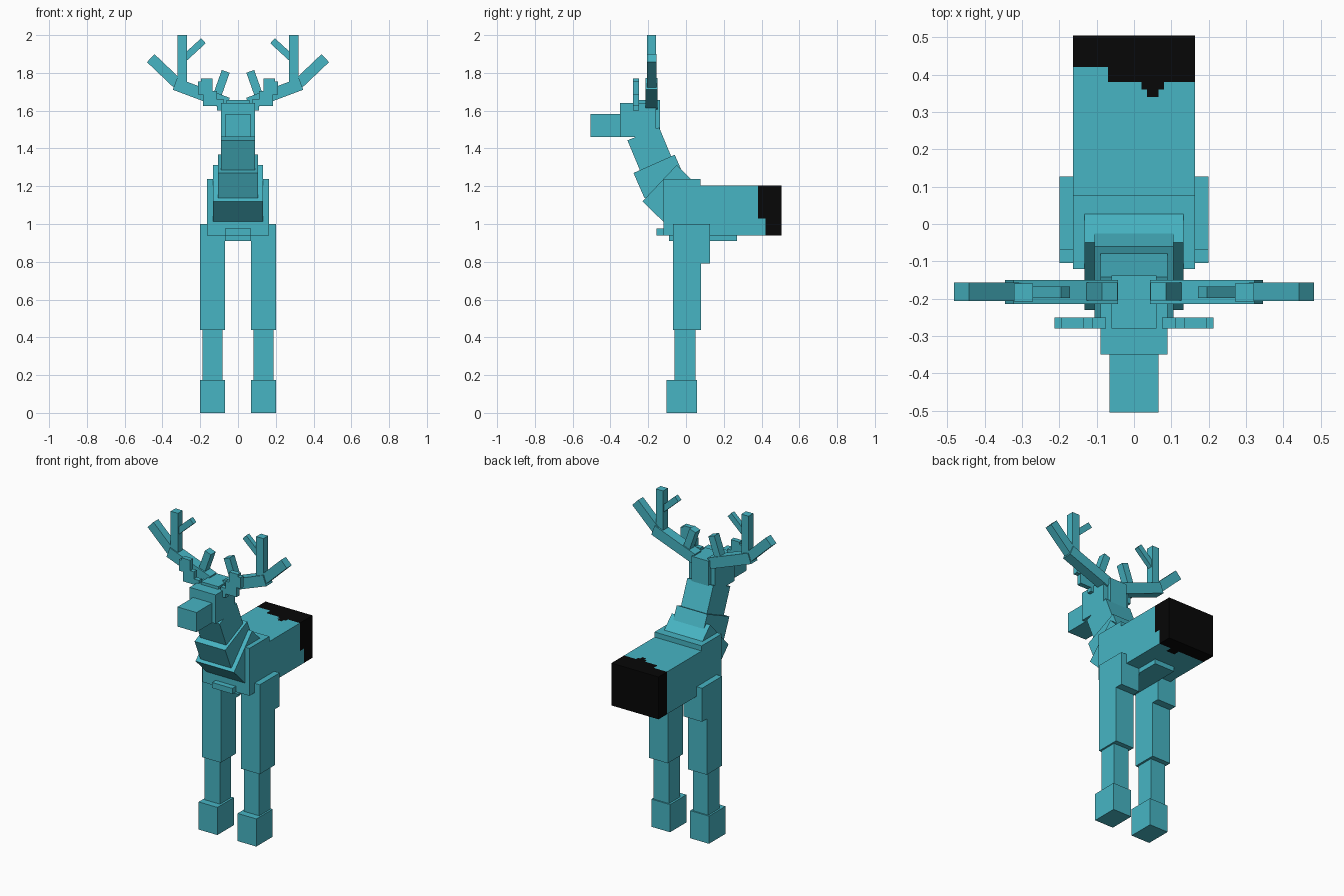
import bpy, bmesh
from mathutils import Vector

cube = bpy.data.objects.get("Cube")
if cube:
    bpy.data.objects.remove(cube, do_unlink=True)


def material(name, rgb):
    m = bpy.data.materials.new(name)
    m.use_nodes = True
    m.diffuse_color = (*rgb, 1)
    m.node_tree.nodes["Principled BSDF"].inputs["Base Color"].default_value = (*rgb, 1)
    return m


TEAL = material("teal", (0.063, 0.46, 0.55))
BLACK = material("black", (0.002, 0.002, 0.002))


def finish(name, bm, mats=(TEAL,)):
    bmesh.ops.recalc_face_normals(bm, faces=bm.faces)
    me = bpy.data.meshes.new(name)
    bm.to_mesh(me)
    bm.free()
    for m in mats:
        me.materials.append(m)
    ob = bpy.data.objects.new(name, me)
    bpy.context.collection.objects.link(ob)
    return ob


def prism(bm, pts, lo, hi, axis):
    """Extrude a 2D outline along x (points are y,z) or y (points are x,z)."""
    def place(p, t):
        return (t, p[0], p[1]) if axis == "x" else (p[0], t, p[1])
    face = bm.faces.new([bm.verts.new(place(p, lo)) for p in pts])
    ext = bmesh.ops.extrude_face_region(bm, geom=[face])["geom"]
    step = Vector((hi - lo, 0, 0) if axis == "x" else (0, hi - lo, 0))
    bmesh.ops.translate(bm, vec=step, verts=[v for v in ext if isinstance(v, bmesh.types.BMVert)])


def rect(a0, a1, b0, b1):
    return [(a0, b0), (a1, b0), (a1, b1), (a0, b1)]


def bar(a, b, width):
    """Outline of a straight bar from a to b."""
    a, b = Vector(a), Vector(b)
    d = (b - a).normalized() * width / 2
    n = Vector((-d.y, d.x))
    return [a + n, b + n, b - n, a - n]


def block(name, half, y0, y1, z0, z1):
    bm = bmesh.new()
    prism(bm, rect(y0, y1, z0, z1), -half, half, "x")
    return finish(name, bm)


def tilted(name, half, corner, along, across):
    """Tilted block: front top corner, vector down the front, vector to the back."""
    c, u, v = Vector(corner), Vector(along), Vector(across)
    bm = bmesh.new()
    prism(bm, [c, c + u, c + u + v, c + v], -half, half, "x")
    return finish(name, bm)


# Torso
block("chest", 0.163, -0.12, 0.078, 0.94, 1.237)
block("belly_plate", 0.07, -0.09, 0.27, 0.91, 0.95)
block("chest_plate", 0.07, -0.155, -0.11, 0.94, 0.975)

# Hindquarters, cut so the dark rump has a stepped edge
bm = bmesh.new()
prism(bm, rect(0.078, 0.505, 0.94, 1.205), -0.163, 0.163, "x")
cuts = [(1, c) for c in (0.34, 0.36, 0.38, 0.42)]
cuts += [(0, c) for c in (-0.07, 0.02, 0.035, 0.065, 0.08)] + [(2, 1.03)]
for axis, c in cuts:
    n = Vector([float(i == axis) for i in range(3)])
    bmesh.ops.bisect_plane(bm, geom=bm.verts[:] + bm.edges[:] + bm.faces[:], plane_co=n * c, plane_no=n)
bm.normal_update()


def rump_edge(p, n):
    if n.z > 0.5:
        if p.x < -0.07:
            return 0.42
        if 0.035 < p.x < 0.065:
            return 0.34
        return 0.36 if 0.02 < p.x < 0.08 else 0.38
    if n.z < -0.5:
        return 0.38 if 0.02 < p.x < 0.08 else 0.42
    return 0.38 if n.x > 0.5 and p.z > 1.03 else 0.42


bmesh.ops.recalc_face_normals(bm, faces=bm.faces)
for f in bm.faces:
    p = f.calc_center_median()
    f.material_index = int(p.y > rump_edge(p, f.normal))
finish("hindquarters", bm, (TEAL, BLACK))

# Neck, three tilted blocks
tilted("neck_base", 0.133, (-0.05, 1.312), (-0.18, -0.192), (0.11, -0.108))
tilted("neck_middle", 0.106, (-0.278, 1.27), (0.058, -0.133), (0.218, 0.097))
tilted("neck_top", 0.09, (-0.31, 1.443), (0.07, -0.168), (0.168, 0.068))

# Head
block("head", 0.09, -0.35, -0.16, 1.46, 1.64)
block("crown", 0.06, -0.28, -0.138, 1.49, 1.657)
block("snout", 0.066, -0.505, -0.34, 1.46, 1.583)

leg = [(-0.07, 0.44), (0.08, 0.44), (0.08, 0.79), (0.127, 0.79), (0.127, 1.0), (-0.07, 1.0)]
for side, s in (("left", 1), ("right", -1)):
    # Legs
    for part, pts, x0, x1 in (
            ("upper_leg", leg, 0.07, 0.2),
            ("lower_leg", rect(-0.06, 0.05, 0.17, 0.44), 0.083, 0.189),
            ("hoof", rect(-0.104, 0.058, 0, 0.173), 0.07, 0.2)):
        bm = bmesh.new()
        prism(bm, pts, s * x0, s * x1, "x")
        finish(f"{side}_{part}", bm)

    # Stepped ear
    bm = bmesh.new()
    ear = [(0.075, 1.60), (0.11, 1.60), (0.11, 1.625), (0.185, 1.625), (0.185, 1.685),
           (0.213, 1.685), (0.213, 1.755), (0.195, 1.755), (0.195, 1.77), (0.135, 1.77),
           (0.135, 1.705), (0.11, 1.705), (0.11, 1.66), (0.075, 1.66)]
    prism(bm, [(s * x, z) for x, z in ear], -0.28, -0.25, "y")
    finish(f"{side}_ear", bm)

    # Antler beam and tines
    for part, a, b, w, y0, y1 in (
            ("antler_beam", (0.055, 1.637), (0.334, 1.742), 0.066, -0.214, -0.15),
            ("outer_tine", (0.315, 1.738), (0.462, 1.878), 0.058, -0.206, -0.157),
            ("upright_tine", (0.296, 1.74), (0.296, 2.0), 0.05, -0.207, -0.16),
            ("small_tine", (0.29, 1.872), (0.183, 1.97), 0.036, -0.198, -0.168),
            ("inner_tine", (0.114, 1.67), (0.065, 1.808), 0.044, -0.205, -0.157)):
        bm = bmesh.new()
        prism(bm, bar((s * a[0], a[1]), (s * b[0], b[1]), w), y0, y1, "y")
        finish(f"{side}_{part}", bm)
